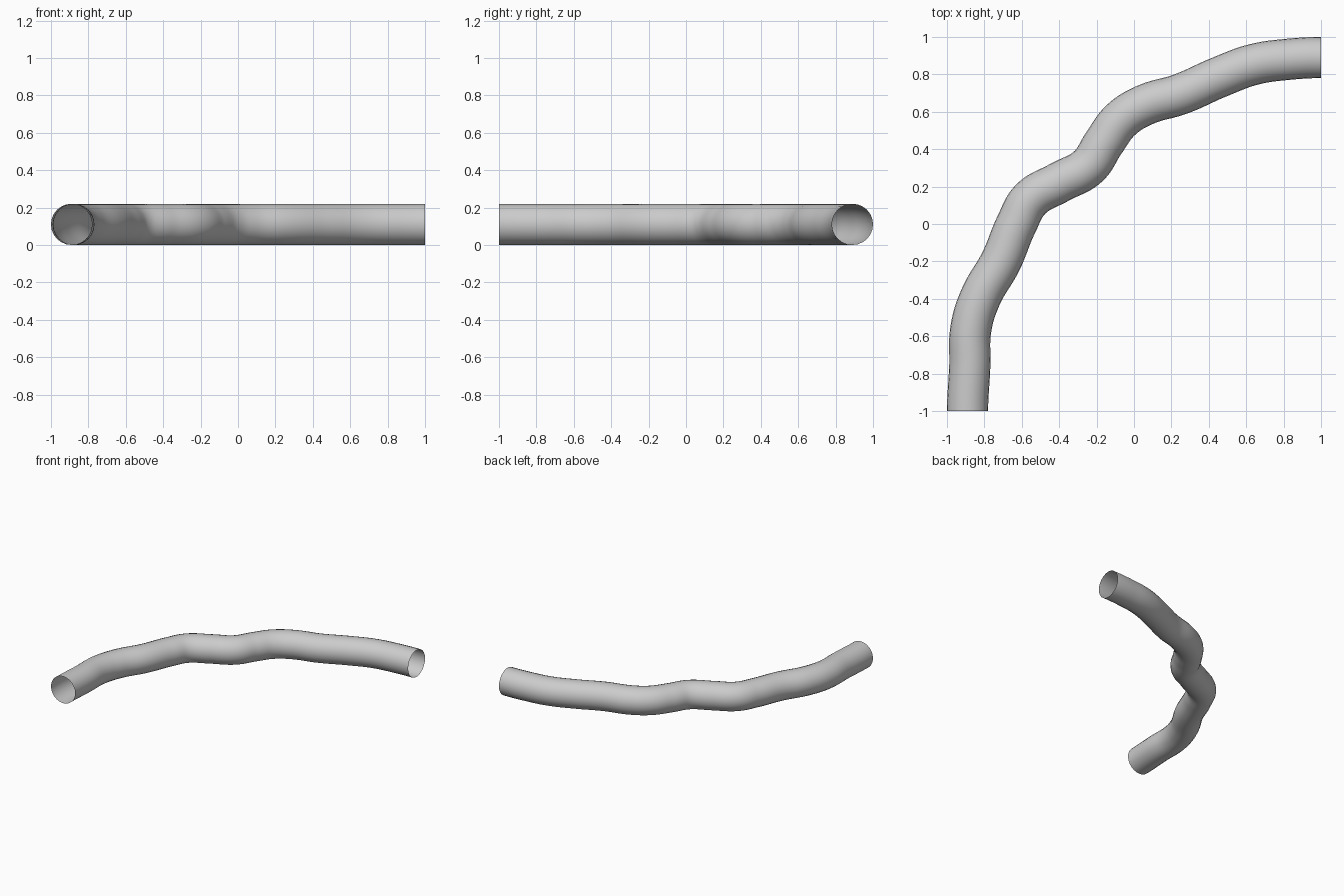
import bpy

if "Cube" in bpy.data.objects:
    bpy.data.objects.remove(bpy.data.objects["Cube"])

RADIUS = 0.11

# Centre line of the pipe, seen from above
path = [(-0.89, -1), (-0.878, -0.76), (-0.872, -0.56), (-0.82, -0.39),
        (-0.712, -0.2), (-0.628, 0.0), (-0.553, 0.132), (-0.40, 0.222),
        (-0.245, 0.308), (-0.16, 0.435), (-0.07, 0.556), (0.055, 0.635),
        (0.25, 0.695), (0.455, 0.785), (0.64, 0.853), (0.82, 0.88), (1, 0.89)]

# Smooth open-ended pipe swept along the centre line
curve = bpy.data.curves.new("bent_pipe", "CURVE")
curve.dimensions = "3D"
curve.twist_mode = "Z_UP"
curve.bevel_depth = RADIUS
curve.bevel_resolution = 10
curve.use_fill_caps = False
spline = curve.splines.new("BEZIER")
spline.resolution_u = 10
spline.bezier_points.add(len(path) - 1)
for point, (x, y) in zip(spline.bezier_points, path):
    point.co = (x, y, RADIUS)
    point.handle_left_type = point.handle_right_type = "AUTO"

# Square the two ends to the axes
for point, step in ((spline.bezier_points[0], (0, 0.08, 0)),
                    (spline.bezier_points[-1], (0.06, 0, 0))):
    point.handle_left_type = point.handle_right_type = "FREE"
    point.handle_left = [c - s for c, s in zip(point.co, step)]
    point.handle_right = [c + s for c, s in zip(point.co, step)]

pipe = bpy.data.objects.new("bent_pipe", curve)
bpy.context.collection.objects.link(pipe)
bpy.context.view_layer.objects.active = pipe
pipe.select_set(True)
bpy.ops.object.convert(target="MESH")
bpy.ops.object.shade_smooth()
